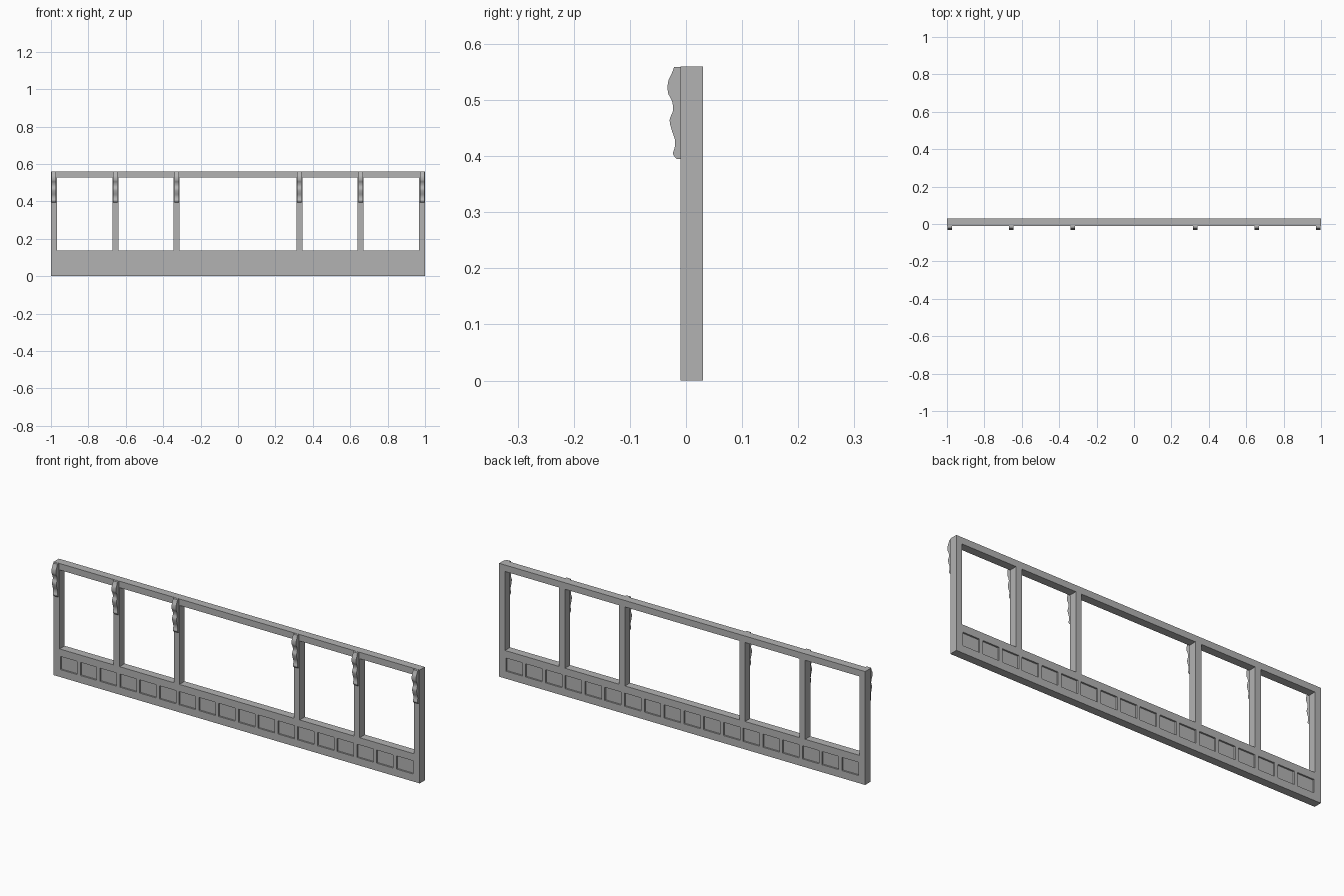
import bpy, bmesh
from mathutils import Matrix, Vector
from mathutils.geometry import interpolate_bezier

cube = bpy.data.objects.get("Cube")
if cube:
    bpy.data.objects.remove(cube)

FRONT, BACK, TOP = -0.01, 0.03, 0.56
BAR, SILL = 0.032, 0.138
STEP = 0.328                      # spacing of the post grid
POSTS = [i * STEP for i in (-3, -2, -1, 1, 2, 3)]

stone = bpy.data.materials.new("grey stone")
stone.use_nodes = True
grey = (0.45, 0.45, 0.45, 1)
stone.diffuse_color = grey
stone.node_tree.nodes["Principled BSDF"].inputs["Base Color"].default_value = grey


def add_box(bm, x, y, z):
    """Box from (low, high) pairs on each axis."""
    size = [b - a for a, b in (x, y, z)]
    mid = [(a + b) / 2 for a, b in (x, y, z)]
    bmesh.ops.create_cube(bm, size=1, matrix=Matrix.Translation(mid) @ Matrix.Diagonal((*size, 1)))


def make_object(name, bm):
    bmesh.ops.recalc_face_normals(bm, faces=bm.faces)
    mesh = bpy.data.meshes.new(name)
    bm.to_mesh(mesh)
    bm.free()
    mesh.materials.append(stone)
    obj = bpy.data.objects.new(name, mesh)
    bpy.context.collection.objects.link(obj)
    return obj


# Solid slab for the window frame
bm = bmesh.new()
add_box(bm, (-1, 1), (FRONT, BACK), (0, TOP))
frame = make_object("window_frame", bm)

# Cutters: window openings between posts, and recessed panels on both faces
bm = bmesh.new()
for left, right in zip(POSTS, POSTS[1:]):
    add_box(bm, (left + BAR / 2, right - BAR / 2), (-0.1, 0.1), (SILL, TOP - BAR))
COUNT, PITCH, DEPTH = 18, 0.108, 0.008
for i in range(COUNT):
    x = (i - (COUNT - 1) / 2) * PITCH
    for y in ((FRONT - 0.02, FRONT + DEPTH), (BACK - DEPTH, BACK + 0.02)):
        add_box(bm, (x - 0.045, x + 0.045), y, (0.037, 0.102))
cutter = make_object("opening_cutter", bm)
cutter.hide_render = True

cut = frame.modifiers.new("openings", 'BOOLEAN')
cut.operation, cut.solver, cut.object = 'DIFFERENCE', 'EXACT', cutter
bpy.context.view_layer.objects.active = frame
bpy.ops.object.modifier_apply(modifier=cut.name)
bpy.data.objects.remove(cutter)

# Scrolled bracket silhouette (y, z), smoothed into a curve
KEYS = [(-0.021, 0.559), (-0.026, 0.546), (-0.032, 0.532), (-0.032, 0.513),
        (-0.025, 0.498), (-0.023, 0.482), (-0.029, 0.465), (-0.026, 0.448),
        (-0.020, 0.430), (-0.020, 0.416), (-0.023, 0.404), (-0.017, 0.395)]
keys = [Vector(k) for k in KEYS]
outline = [Vector((FRONT + 0.002, 0.559))]
for i in range(len(keys) - 1):
    a, b = keys[i], keys[i + 1]
    before, after = keys[max(i - 1, 0)], keys[min(i + 2, len(keys) - 1)]
    curve = interpolate_bezier(a, a + (b - before) / 6, b - (after - a) / 6, b, 5)
    outline += [p.to_2d() for p in curve[:-1]]
outline += [keys[-1], Vector((FRONT + 0.002, 0.395))]

# One bracket at the head of every post
for n, x in enumerate(POSTS):
    bm = bmesh.new()
    face = bm.faces.new([bm.verts.new((x - 0.012, p.x, p.y)) for p in outline])
    ext = bmesh.ops.extrude_face_region(bm, geom=[face])
    moved = [v for v in ext["geom"] if isinstance(v, bmesh.types.BMVert)]
    bmesh.ops.translate(bm, vec=(0.024, 0, 0), verts=moved)
    bracket = make_object(f"scroll_bracket_{n + 1}", bm)
    bpy.ops.object.select_all(action='DESELECT')
    bracket.select_set(True)
    bpy.context.view_layer.objects.active = bracket
    bpy.ops.object.shade_smooth_by_angle()
